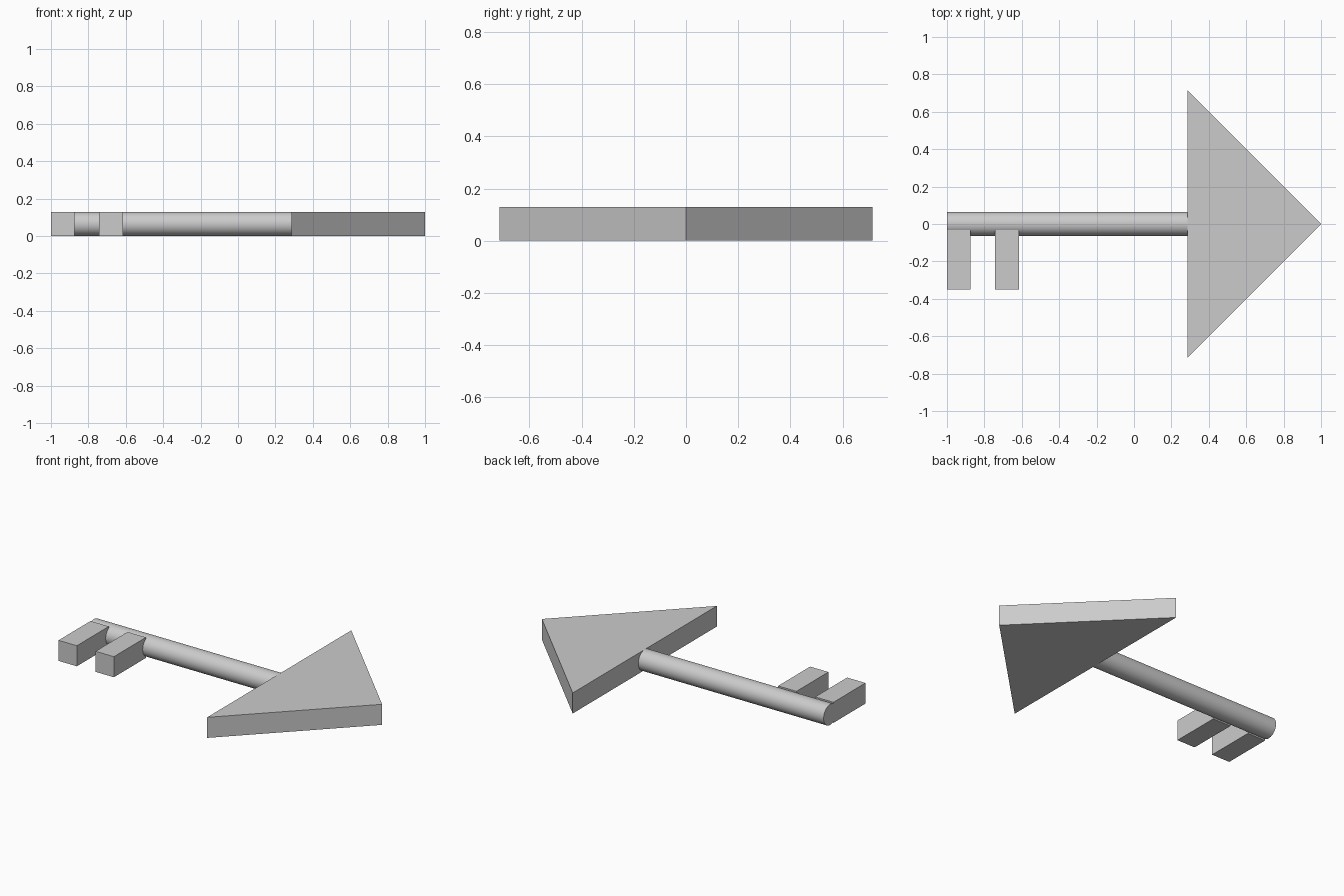
import bpy, bmesh
from math import pi, radians

if "Cube" in bpy.data.objects:
    bpy.data.objects.remove(bpy.data.objects["Cube"])

T = 0.129          # common thickness
BASE = 0.286       # x of the flat back of the head


def prism(name, outline):
    """Extrude an xy outline from z = 0 up to the common thickness."""
    bm = bmesh.new()
    face = bm.faces.new([bm.verts.new((x, y, 0)) for x, y in outline])
    top = bmesh.ops.extrude_face_region(bm, geom=[face])["geom"]
    bmesh.ops.translate(bm, vec=(0, 0, T),
                        verts=[v for v in top if isinstance(v, bmesh.types.BMVert)])
    bmesh.ops.recalc_face_normals(bm, faces=bm.faces)
    mesh = bpy.data.meshes.new(name)
    bm.to_mesh(mesh)
    bm.free()
    obj = bpy.data.objects.new(name, mesh)
    bpy.context.collection.objects.link(obj)
    return obj


# Triangular head
prism("head", [(BASE, -0.714), (1, 0), (BASE, 0.714)])

# Two square teeth
for i, x in enumerate((-1.0, -0.743)):
    w = 0.127
    prism(f"tooth_{i + 1}", [(x, -0.35), (x + w, -0.35), (x + w, -0.033), (x, -0.033)])

# Round shaft
length = BASE + 1
bpy.ops.mesh.primitive_cylinder_add(vertices=64, radius=T / 2, depth=length,
                                    location=(-1 + length / 2, 0, T / 2),
                                    rotation=(0, pi / 2, 0))
shaft = bpy.context.object
shaft.name = "shaft"
bpy.ops.object.shade_smooth_by_angle(angle=radians(30))
